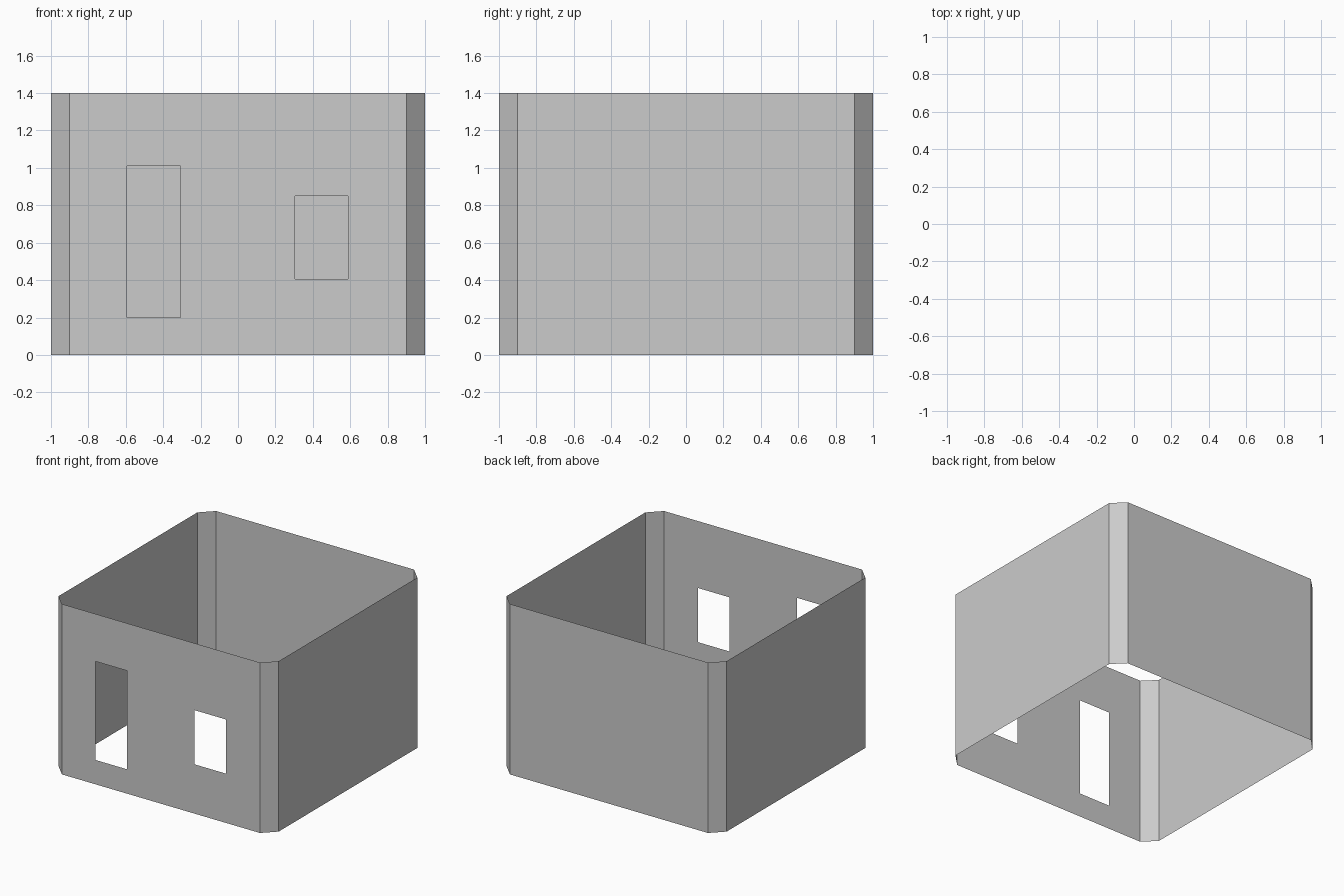
import bpy, bmesh

if "Cube" in bpy.data.objects:
    bpy.data.objects.remove(bpy.data.objects["Cube"])

HALF, CHAMFER, HEIGHT = 1.0, 0.1, 1.4
INNER = HALF - CHAMFER

# Openings in the front wall: x0, x1, z0, z1
DOOR = (-0.593, -0.307, 0.20, 1.01)
WINDOW = (0.305, 0.589, 0.405, 0.85)


def make_object(name, bm):
    bmesh.ops.remove_doubles(bm, verts=bm.verts, dist=1e-5)
    mesh = bpy.data.meshes.new(name)
    bm.to_mesh(mesh)
    bm.free()
    obj = bpy.data.objects.new(name, mesh)
    bpy.context.collection.objects.link(obj)
    return obj


def wall(name, a, b, openings=()):
    """Thin upright wall along a-b (outside on its right), minus openings along x."""
    bm = bmesh.new()
    xs = sorted({a[0], b[0], *(x for o in openings for x in o[:2])}) if openings else [0, 1]
    zs = sorted({0, HEIGHT, *(z for o in openings for z in o[2:])})
    for x0, x1 in zip(xs, xs[1:]):
        for z0, z1 in zip(zs, zs[1:]):
            cx, cz = (x0 + x1) / 2, (z0 + z1) / 2
            if any(o[0] < cx < o[1] and o[2] < cz < o[3] for o in openings):
                continue
            p, q = ((x0, a[1]), (x1, b[1])) if openings else (a, b)
            bm.faces.new([bm.verts.new((*pt, z)) for pt, z in
                          ((p, z0), (q, z0), (q, z1), (p, z1))])
    return make_object(name, bm)


# Chamfered square outline, counter-clockwise from the front left
outline = [(-INNER, -HALF), (INNER, -HALF), (HALF, -INNER), (HALF, INNER),
           (INNER, HALF), (-INNER, HALF), (-HALF, INNER), (-HALF, -INNER)]
names = ["front_wall", "front_right_corner", "right_wall", "back_right_corner",
         "back_wall", "back_left_corner", "left_wall", "front_left_corner"]

# Walls and corner strips; only the front has a door and a window
for i, name in enumerate(names):
    wall(name, outline[i], outline[(i + 1) % 8],
         (DOOR, WINDOW) if name == "front_wall" else ())
